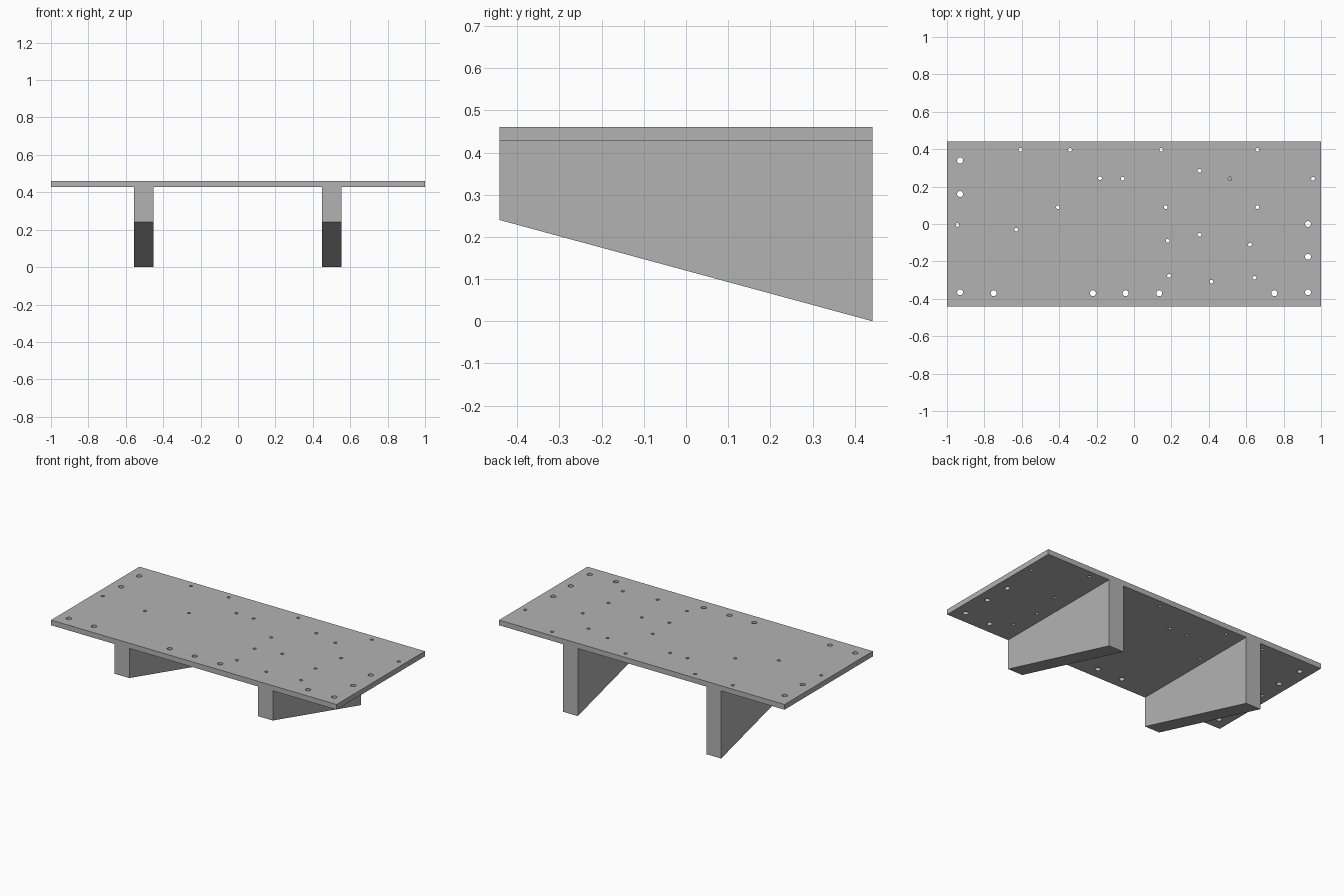
import bpy, bmesh
from mathutils import Matrix

if "Cube" in bpy.data.objects:
    bpy.data.objects.remove(bpy.data.objects["Cube"], do_unlink=True)

HALF_X, HALF_Y = 1.0, 0.442
PLATE_LOW, TOP = 0.428, 0.461
LEG_W, FRONT_LOW = 0.104, 0.24

grey = bpy.data.materials.new("plain grey")
grey.use_nodes = True
colour = (0.45, 0.45, 0.45, 1)
grey.diffuse_color = colour
grey.node_tree.nodes["Principled BSDF"].inputs["Base Color"].default_value = colour


def finish(name, bm):
    bmesh.ops.recalc_face_normals(bm, faces=bm.faces)
    mesh = bpy.data.meshes.new(name)
    bm.to_mesh(mesh)
    bm.free()
    mesh.materials.append(grey)
    obj = bpy.data.objects.new(name, mesh)
    bpy.context.collection.objects.link(obj)
    return obj


# Flat table plate
bm = bmesh.new()
bmesh.ops.create_cube(bm, size=1, matrix=Matrix.Translation((0, 0, (PLATE_LOW + TOP) / 2))
                      @ Matrix.Diagonal((2 * HALF_X, 2 * HALF_Y, TOP - PLATE_LOW, 1)))
plate = finish("plate", bm)

# Bolt holes around the rim, and smaller scattered holes
big_holes = [(-.93, .34), (-.93, .16), (-.93, -.365), (-.75, -.37), (-.22, -.37), (-.045, -.37),
             (.135, -.37), (.75, -.37), (.93, -.365), (.93, -.175), (.93, 0)]
small_holes = [(-.607, .397), (-.342, .397), (.145, .397), (.66, .397), (.35, .285),
               (-.182, .245), (-.06, .242), (.513, .242), (.957, .242), (-.407, .09),
               (.17, .09), (.66, .09), (-.944, -.005), (-.63, -.03), (.18, -.09),
               (.35, -.057), (.62, -.11), (.187, -.277), (.414, -.308), (.644, -.287)]
bm = bmesh.new()
for holes, radius in ((big_holes, .016), (small_holes, .01)):
    for x, y in holes:
        bmesh.ops.create_cone(bm, cap_ends=True, segments=20, radius1=radius, radius2=radius,
                              depth=.2, matrix=Matrix.Translation((x, y, TOP)))
cutter = finish("hole_cutter", bm)
cutter.hide_render = True
cutter.hide_set(True)
cutter.display_type = 'WIRE'
drill = plate.modifiers.new("holes", 'BOOLEAN')
drill.operation = 'DIFFERENCE'
drill.solver = 'EXACT'
drill.object = cutter

# Apply the drilling and drop the cutter
bpy.context.view_layer.update()
drilled = bpy.data.meshes.new_from_object(plate.evaluated_get(bpy.context.evaluated_depsgraph_get()))
plate.modifiers.clear()
plate.data = drilled
bpy.data.objects.remove(cutter, do_unlink=True)

# Tapered support legs, deepest at the back
profile = [(-HALF_Y, FRONT_LOW), (HALF_Y, 0), (HALF_Y, PLATE_LOW), (-HALF_Y, PLATE_LOW)]
for name, x in (("right_leg", -.504), ("left_leg", .501)):
    bm = bmesh.new()
    side = bm.faces.new([bm.verts.new((x - LEG_W / 2, y, z)) for y, z in profile])
    result = bmesh.ops.extrude_face_region(bm, geom=[side])
    moved = [v for v in result["geom"] if isinstance(v, bmesh.types.BMVert)]
    bmesh.ops.translate(bm, verts=moved, vec=(LEG_W, 0, 0))
    finish(name, bm)
